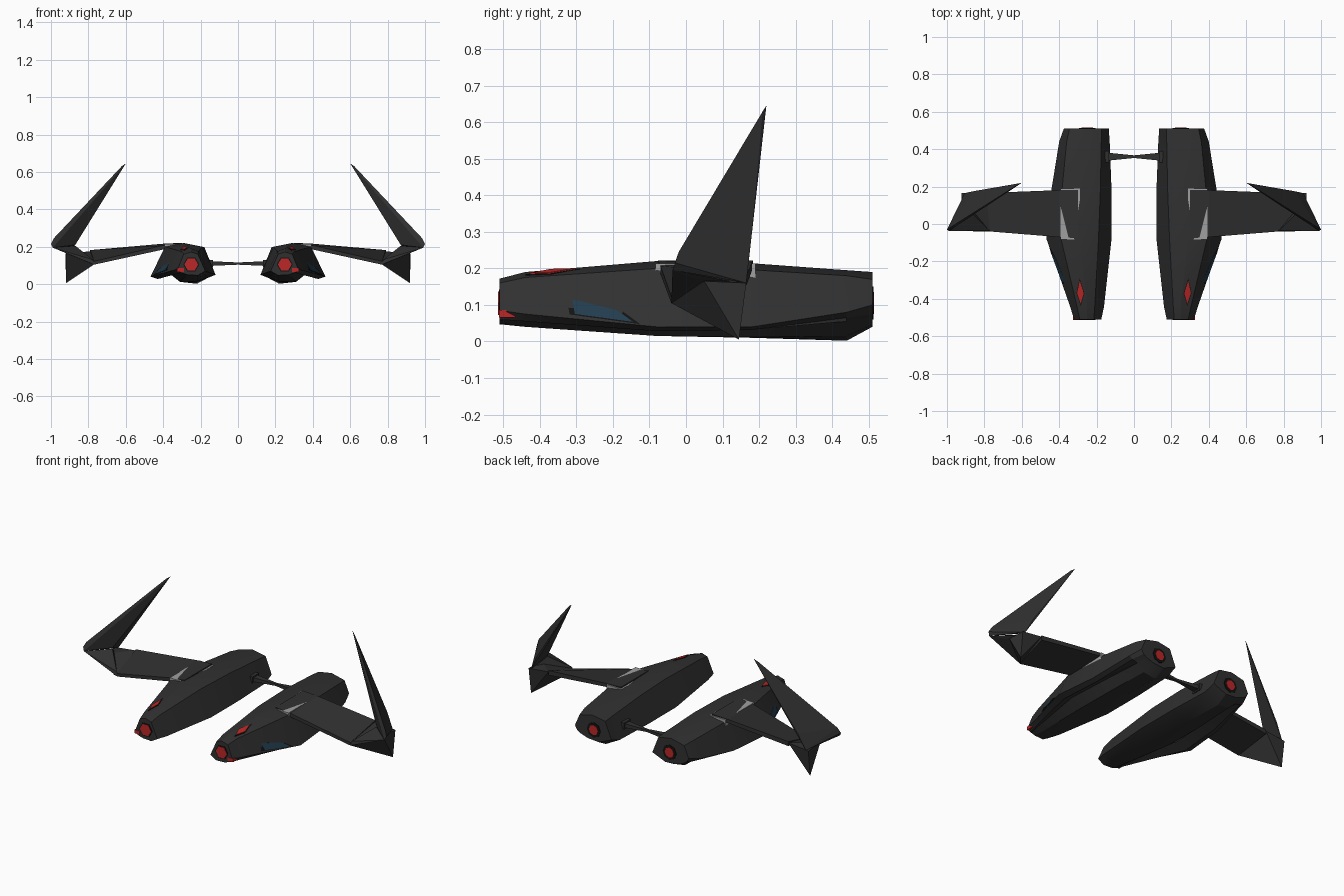
import bpy, bmesh, math
from mathutils import Vector
from mathutils.bvhtree import BVHTree

if "Cube" in bpy.data.objects:
    bpy.data.objects.remove(bpy.data.objects["Cube"])


def material(name, r, g, b):
    m = bpy.data.materials.new(name)
    m.diffuse_color = (r, g, b, 1)
    m.use_nodes = True
    m.node_tree.nodes["Principled BSDF"].inputs["Base Color"].default_value = m.diffuse_color
    return m


DARK = material("dark_metal", 0.03, 0.03, 0.03)
BLACK = material("black_trim", 0.006, 0.006, 0.006)
RED = material("red_glow", 0.5, 0.02, 0.02)
BLUE = material("blue_glass", 0.015, 0.045, 0.075)
LIGHT = material("light_trim", 0.35, 0.35, 0.35)


def finish(bm, name, mat, mirror=True, smooth=False):
    bmesh.ops.recalc_face_normals(bm, faces=bm.faces)
    me = bpy.data.meshes.new(name)
    bm.to_mesh(me)
    bm.free()
    me.materials.append(mat)
    ob = bpy.data.objects.new(name, me)
    bpy.context.collection.objects.link(ob)
    if smooth:
        bpy.context.view_layer.objects.active = ob
        ob.select_set(True)
        bpy.ops.object.shade_smooth_by_angle(angle=math.radians(25))
        ob.select_set(False)
    if mirror:
        ob.modifiers.new("mirror", 'MIRROR').use_mirror_merge = False
    return ob


def loft(name, rings, mat, **kw):
    bm = bmesh.new()
    rows = [[bm.verts.new(p) for p in r] for r in rings]
    n = len(rows[0])
    for a, b in zip(rows, rows[1:]):
        for i in range(n):
            bm.faces.new((a[i], a[(i + 1) % n], b[(i + 1) % n], b[i]))
    bm.faces.new(rows[0])
    bm.faces.new(rows[-1][::-1])
    return finish(bm, name, mat, **kw)


def hull(name, pts, mat):
    bm = bmesh.new()
    for p in pts:
        bm.verts.new(p)
    bmesh.ops.convex_hull(bm, input=bm.verts)
    return finish(bm, name, mat)


def disc(name, x, z, r, y0, y1, n, mat):
    def ring(y):
        return [(x + r * math.cos(2 * math.pi * i / n), y,
                 z + r * math.sin(2 * math.pi * i / n)) for i in range(n)]
    return loft(name, [ring(y0), ring(y1)], mat)


def box(name, x0, x1, y0, y1, z0, z1, mat):
    return loft(name, [[(x0, y, z0), (x1, y, z0), (x1, y, z1), (x0, y, z1)]
                       for y in (y0, y1)], mat)


# twin fuselage: cross-sections (x, z) at stations along y
# order: inner top, ridge, outer top, outer low, skirt, notch, keel out, keel in, inner low
SECTIONS = {
    -0.51: [(.215, .16), (.25, .172), (.29, .16), (.32, .085), (.305, .06),
            (.295, .058), (.27, .05), (.215, .047), (.175, .07)],
    -0.44: [(.21, .175), (.25, .19), (.305, .175), (.342, .075), (.325, .055),
            (.31, .06), (.28, .04), (.215, .04), (.16, .065)],
    -0.08: [(.19, .20), (.29, .22), (.39, .20), (.468, .04), (.43, .028),
            (.37, .06), (.31, .015), (.22, .015), (.12, .05)],
    0.18: [(.18, .198), (.28, .214), (.385, .196), (.442, .04), (.41, .032),
           (.35, .065), (.31, .012), (.22, .01), (.12, .05)],
    0.44: [(.175, .182), (.27, .195), (.36, .18), (.40, .08), (.38, .065),
           (.345, .055), (.30, .015), (.22, .002), (.13, .05)],
    0.51: [(.175, .175), (.26, .19), (.345, .17), (.375, .10), (.36, .075),
           (.335, .06), (.29, .045), (.22, .04), (.135, .075)],
}
body = loft("fuselage", [[(x, y, z) for x, z in s] for y, s in SECTIONS.items()],
            DARK, smooth=True)
tree = BVHTree.FromPolygons([v.co for v in body.data.vertices],
                            [p.vertices for p in body.data.polygons])


def decal(name, pts, direction, mat, lift, grow):
    """Project a polygon onto the fuselage along a direction."""
    d = Vector(direction)
    c = sum((Vector(p) for p in pts), Vector()) / len(pts)
    bm = bmesh.new()
    ring = []
    for p in pts:
        q = c + (Vector(p) - c) * grow
        hit = tree.ray_cast(q, d)[0]
        ring.append((hit - d * lift, hit + d * .004))
    top = [bm.verts.new(a) for a, b in ring]
    low = [bm.verts.new(b) for a, b in ring]
    n = len(ring)
    bm.faces.new(top)
    for i in range(n):
        bm.faces.new((top[i], low[i], low[(i + 1) % n], top[(i + 1) % n]))
    finish(bm, name, mat)


# side window and top light, each with a dark frame
window = [(1, -.315, .118), (1, -.308, .075), (1, -.14, .052), (1, -.185, .085)]
lamp = [(.285, -.43, 1), (.305, -.37, 1), (.29, -.30, 1), (.268, -.37, 1)]
for part, pts, d, mat in (("side_window", window, (-1, 0, 0), BLUE),
                          ("top_light", lamp, (0, 0, -1), RED)):
    decal(part + "_frame", pts, d, BLACK, .003, 1.15)
    decal(part, pts, d, mat, .006, .95)

# nose lamp and side slot
disc("nose_lamp_rim", .25, .105, .043, -.512, -.48, 6, BLACK)
disc("nose_lamp", .25, .105, .037, -.514, -.48, 6, RED)
box("nose_slot_light", .29, .325, -.512, -.468, .066, .086, RED)

# engine exhaust
disc("exhaust_ring", .25, .105, .045, .48, .513, 8, BLACK)
disc("exhaust_glow", .25, .105, .03, .48, .515, 8, RED)

# wing root trim and twisted wing
box("wing_root_trim", .29, .392, -.083, .19, .17, .214, LIGHT)
loft("wing", [
    [(.30, -.076, .221), (.30, .183, .221), (.30, .183, .195), (.30, -.076, .195)],
    [(.40, -.07, .207), (.40, .181, .216), (.40, .181, .195), (.40, -.07, .185)],
    [(.77, -.04, .122), (.79, .166, .182), (.79, .166, .155), (.77, -.04, .104)],
], DARK)

# wing tip: hanging blade, connecting arm and swept fin
W, F = (.77, -.04, .105), (.99, -.037, .195)
hull("lower_blade", [W, (.77, -.035, .122), (.92, .145, .005), (.922, .165, .16),
                     (.92, .05, .165), (.79, .166, .175)], DARK)
hull("tip_arm", [W, (.775, -.035, .13), (.87, .06, .205), (.90, .12, .165),
                 (.93, .03, .17), F], DARK)
hull("swept_fin", [(.60, .22, .645), (.622, .21, .63), F, (1.0, -.03, .215),
                   (.985, -.02, .245), (.79, .18, .35), (.87, .06, .21),
                   (.905, .165, .16), (.86, .175, .25)], DARK)

# tapered strut joining the two fuselages
loft("cross_strut", [[(x, .36 - a, .11 - b), (x, .36 + a, .11 - b),
                      (x, .36 + a, .11 + b), (x, .36 - a, .11 + b)]
                     for x, a, b in ((-.16, .023, .013), (0, .007, .006), (.16, .023, .013))],
     DARK, mirror=False)
box("strut_mount", .135, .172, .33, .39, .09, .13, DARK)
